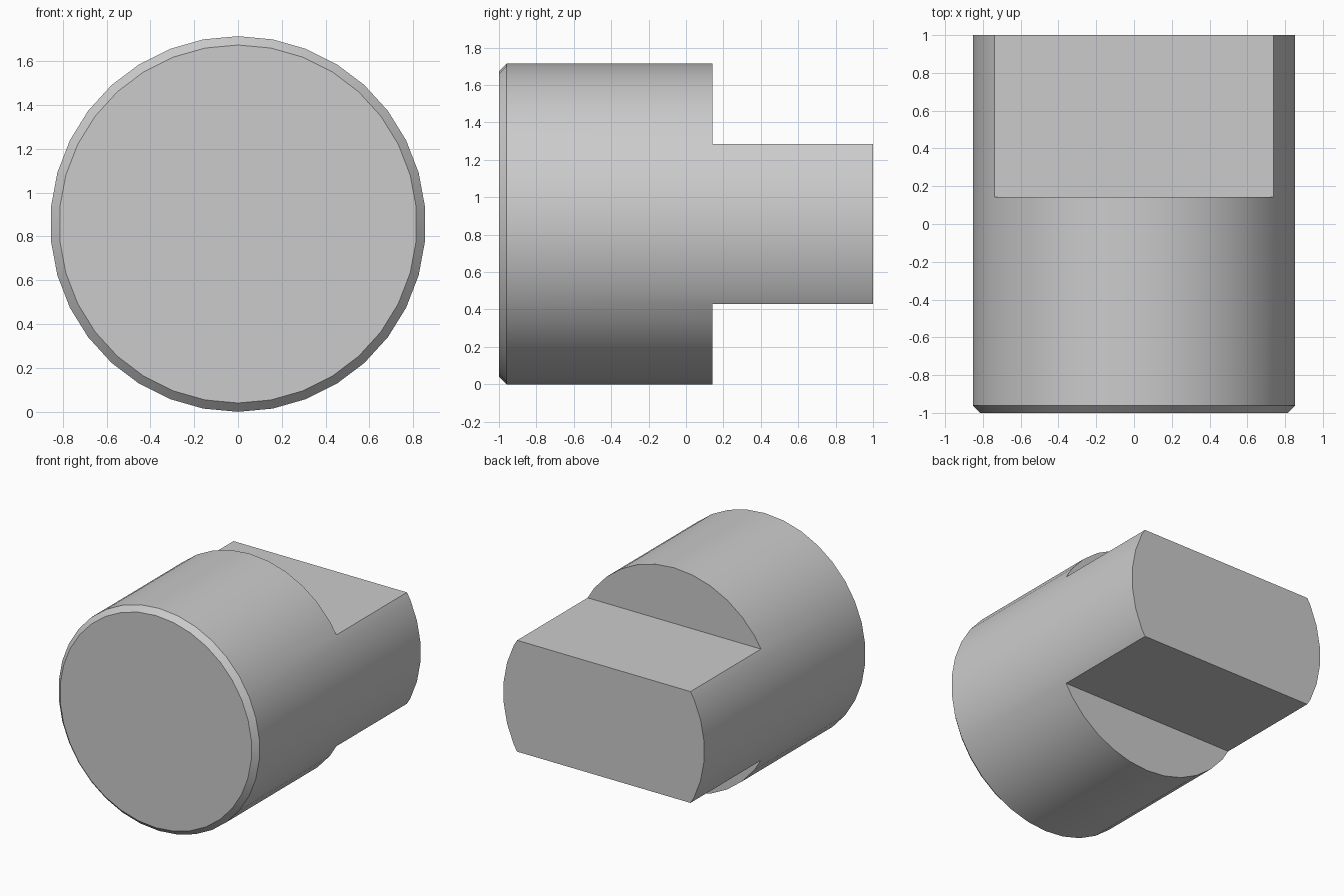
import bpy
import bmesh
from math import radians
from mathutils import Matrix, Vector

RADIUS = 0.857
SIDES = 34
CHAMFER = 0.04
SHOULDER_Y = 0.143
TONGUE_HALF = RADIUS / 2

if "Cube" in bpy.data.objects:
    bpy.data.objects.remove(bpy.data.objects["Cube"])

# Single grey metal
metal = bpy.data.materials.new("grey_metal")
metal.use_nodes = True
grey = (0.6, 0.6, 0.6, 1)
metal.diffuse_color = grey
metal.node_tree.nodes["Principled BSDF"].inputs["Base Color"].default_value = grey


def add_object(name, bm):
    mesh = bpy.data.meshes.new(name)
    bm.to_mesh(mesh)
    bm.free()
    mesh.materials.append(metal)
    obj = bpy.data.objects.new(name, mesh)
    bpy.context.collection.objects.link(obj)
    return obj


# Round body lying along y, with a vertex at the top and a chamfered front rim
bm = bmesh.new()
bmesh.ops.create_cone(bm, cap_ends=True, segments=SIDES, radius1=RADIUS,
                      radius2=RADIUS, depth=2,
                      matrix=Matrix.Translation((0, 0, RADIUS))
                      @ Matrix.Rotation(radians(90), 4, "X"))
rim = [e for e in bm.edges if all(v.co.y < -0.9 for v in e.verts)]
bmesh.ops.bevel(bm, geom=rim, offset=CHAMFER, segments=1, affect="EDGES")
bmesh.ops.recalc_face_normals(bm, faces=bm.faces)
body = add_object("round_plug_with_tongue", bm)

# Cut away above and below to leave the flat tongue at the back
for name, side in (("upper_cutter", 1), ("lower_cutter", -1)):
    bm = bmesh.new()
    centre = Vector((0, SHOULDER_Y + 1, RADIUS + side * (TONGUE_HALF + 1)))
    bmesh.ops.create_cube(bm, size=2, matrix=Matrix.Translation(centre))
    cutter = add_object(name, bm)
    cutter.hide_render = True
    bpy.context.view_layer.objects.active = body
    cut = body.modifiers.new(name, "BOOLEAN")
    cut.operation = "DIFFERENCE"
    cut.solver = "EXACT"
    cut.object = cutter
    bpy.ops.object.modifier_apply(modifier=cut.name)
    bpy.data.objects.remove(cutter)

# Smooth round wall, crisp chamfer and flats
bpy.ops.object.select_all(action="DESELECT")
body.select_set(True)
bpy.context.view_layer.objects.active = body
bpy.ops.object.shade_smooth_by_angle(angle=radians(25))
